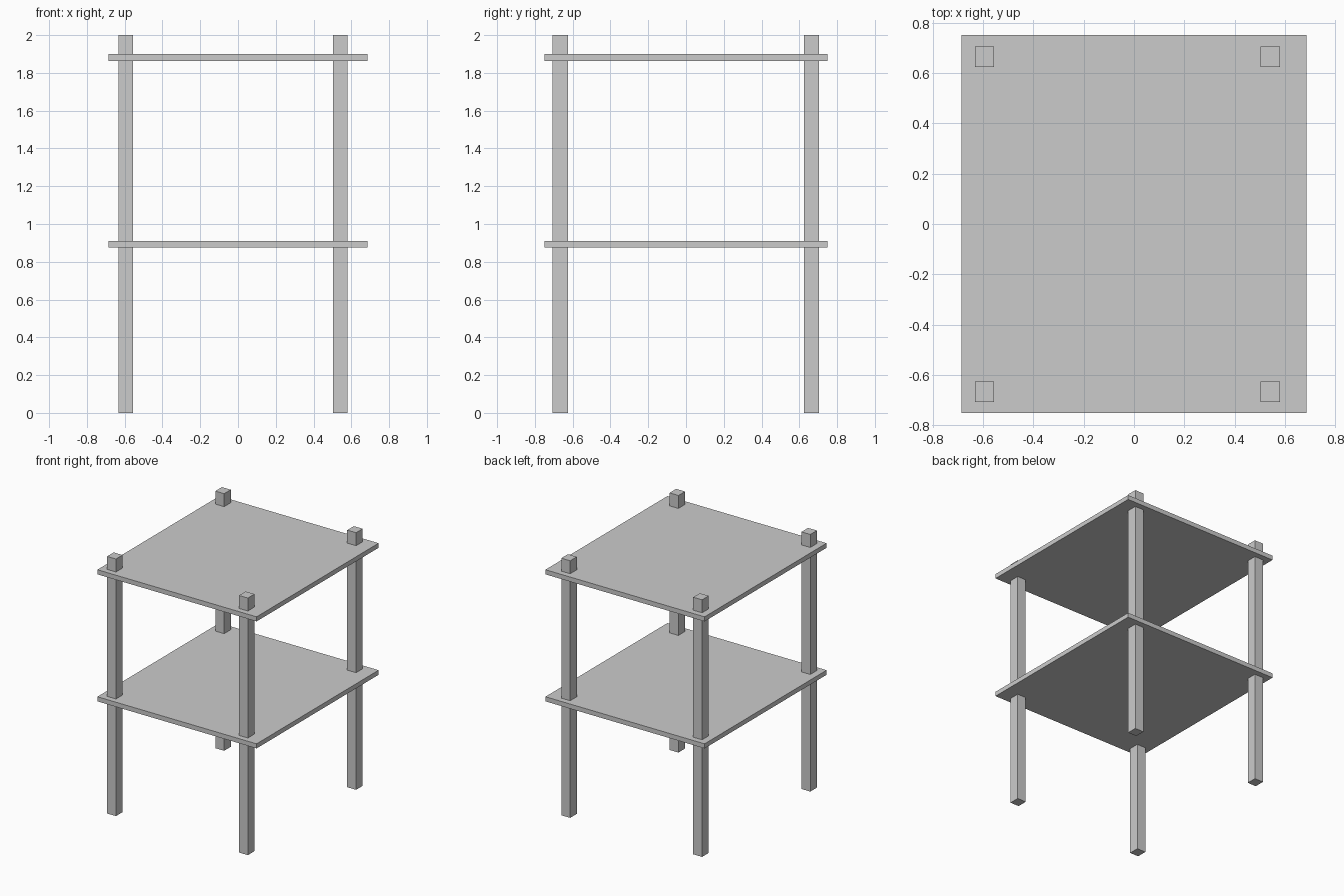
import bpy

if "Cube" in bpy.data.objects:
    bpy.data.objects.remove(bpy.data.objects["Cube"])


def box(name, lo, hi):
    """Axis-aligned box between two corners."""
    bpy.ops.mesh.primitive_cube_add(size=1, location=[(a + b) / 2 for a, b in zip(lo, hi)])
    ob = bpy.context.object
    ob.name = name
    ob.scale = [b - a for a, b in zip(lo, hi)]
    bpy.ops.object.transform_apply(location=False, rotation=False, scale=True)
    return ob


# Four square posts, set slightly off-centre in x
for side, x0, x1 in (("left", -0.632, -0.556), ("right", 0.503, 0.579)):
    for end, y0, y1 in (("front", -0.706, -0.625), ("back", 0.624, 0.705)):
        box(f"{end}_{side}_leg", (x0, y0, 0), (x1, y1, 2))

# Two flat shelves that the posts pass through
for name, z0, z1 in (("lower_shelf", 0.875, 0.911), ("upper_shelf", 1.863, 1.899)):
    box(name, (-0.685, -0.75, z0), (0.685, 0.75, z1))
